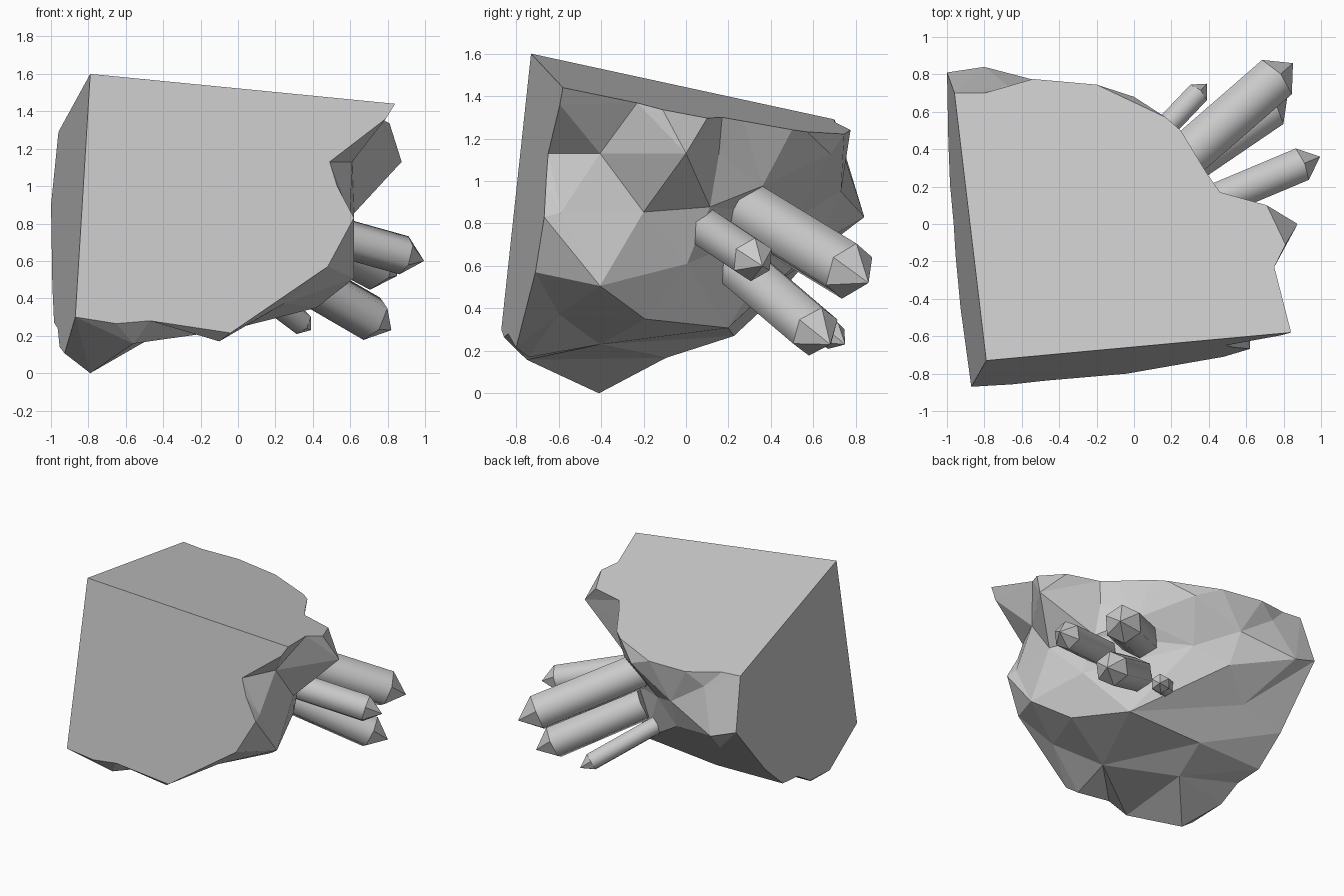
import bpy, bmesh, math
from mathutils import Vector
from mathutils.geometry import delaunay_2d_cdt

if "Cube" in bpy.data.objects:
    bpy.data.objects.remove(bpy.data.objects["Cube"])

grey = bpy.data.materials.new("stone grey")
grey.diffuse_color = (0.6, 0.6, 0.6, 1)
grey.use_nodes = True
grey.node_tree.nodes["Principled BSDF"].inputs["Base Color"].default_value = grey.diffuse_color


def finish(bm, name):
    bmesh.ops.recalc_face_normals(bm, faces=bm.faces)
    mesh = bpy.data.meshes.new(name)
    bm.to_mesh(mesh)
    bm.free()
    mesh.materials.append(grey)
    obj = bpy.data.objects.new(name, mesh)
    bpy.context.collection.objects.link(obj)
    return obj


# Three flat cut planes meeting at one corner
def on_top(x, y):
    return Vector((x, y, 1.6 - 0.0773 * (x + 0.79) - 0.226 * (y + 0.73)))


def on_front(x, z):
    return Vector((x, -0.73 + 0.102 * (x + 0.79) + 0.106 * (z - 1.6), z))


def on_left(y, z):
    return Vector((-0.79 - 0.1031 * (y + 0.73) + 0.0726 * (z - 1.6), y, z))


corner = Vector((-0.79, -0.73, 1.6))
top_rim = [on_top(*p) for p in [
    (0.84, -0.58), (0.75, -0.23), (0.81, -0.11), (0.71, 0.10), (0.46, 0.17),
    (0.39, 0.27), (0.25, 0.50), (0.17, 0.57), (0.0, 0.65), (-0.2, 0.745),
    (-0.54, 0.775), (-0.8, 0.70), (-0.96, 0.70)]]
left_rim = [on_left(*p) for p in [
    (0.81, 0.9), (0.44, 0.47), (0.21, 0.27), (0.0, 0.24), (-0.17, 0.14),
    (-0.45, 0.106), (-0.87, 0.30)]]
front_rim = [on_front(*p) for p in [
    (-0.65, 0.265), (-0.47, 0.28), (-0.04, 0.215), (0.48, 0.57),
    (0.62, 0.83), (0.53, 1.0), (0.49, 1.13), (0.79, 1.36)]]
rim = top_rim + left_rim + front_rim

# Broken, faceted side of the rock: points lettered a to y, then its ridges
facets = [Vector(p) for p in [
    (0.875, 0.0, 1.13), (0.61, -0.405, 1.13), (0.60, -0.59, 0.85),
    (0.62, -0.20, 0.854), (0.62, -0.405, 0.506), (0.48, 0.005, 0.61),
    (0.42, -0.193, 0.35), (0.205, 0.198, 0.308), (0.25, -0.60, 0.374),
    (-0.56, -0.75, 0.158), (-0.05, -0.405, 0.23), (-0.79, -0.41, 0.0),
    (-0.50, -0.094, 0.167), (-0.42, 0.226, 0.27), (0.46, 0.113, 0.878),
    (0.44, 0.155, 1.127), (-0.10, -0.74, 0.17), (0.28, 0.36, 0.976),
    (0.0, 0.68, 1.127), (-0.12, 0.52, 0.83), (-0.38, 0.73, 0.95),
    (-0.36, 0.63, 0.71), (-0.62, 0.47, 0.55), (-0.80, 0.84, 0.83),
    (-0.67, 0.735, 1.146)]]
ridges = ("ab ad ao bd bc cd ce de df do of fg eg gh fh ie ig qi qk jk jm lm lj "
          "km ki kg mn nh op rp rs rt st us ut tv uv vw wn xu yu").split()

bm = bmesh.new()
points = rim + facets
flat = [Vector(((p.x - p.y) / 1.414, 0.8 * (p.x + p.y) + p.z)) for p in points]
n = len(rim)
edges = [(i, (i + 1) % n) for i in range(n)]
edges += [(n + ord(r[0]) - 97, n + ord(r[1]) - 97) for r in ridges]
tris = delaunay_2d_cdt(flat, edges, [], 1, 1e-6)
verts = [bm.verts.new(points[src[0]]) for src in tris[3]]
lookup = {src[0]: v for v, src in zip(verts, tris[3])}
for face in tris[2]:
    bm.faces.new([verts[i] for i in face])
apex = bm.verts.new(corner)
t, l = len(top_rim), len(top_rim) + len(left_rim)
for loop in (range(t), range(t - 1, l), list(range(l - 1, n)) + [0]):
    bm.faces.new([apex] + [lookup[i] for i in loop])
finish(bm, "rock")


# Six-sided crystals with smooth shafts and faceted points
def crystal(name, tip, direction, length, radius, point):
    tip, axis = Vector(tip), Vector(direction).normalized()
    side = axis.cross(Vector((0, 0, 1))).normalized()
    up = side.cross(axis)
    bm = bmesh.new()

    def ring(back):
        return [bm.verts.new(tip - axis * back + radius * (
            side * math.cos((k + 0.5) * math.pi / 3)
            + up * math.sin((k + 0.5) * math.pi / 3))) for k in range(6)]

    base, shoulder = ring(length), ring(point)
    end = bm.verts.new(tip)
    bm.faces.new(base)
    for k in range(6):
        j = (k + 1) % 6
        bm.faces.new((base[k], base[j], shoulder[j], shoulder[k])).smooth = True
        bm.faces.new((shoulder[k], shoulder[j], end))
        bm.edges.get((shoulder[k], shoulder[j])).smooth = False
        bm.edges.get((base[k], base[j])).smooth = False
    finish(bm, name)


crystal("large_crystal", (0.85, 0.86, 0.52), (1, 0.87, -0.53), 1.0, 0.14, 0.15)
crystal("upper_crystal", (0.995, 0.36, 0.60), (1, 0.42, -0.28), 0.75, 0.105, 0.12)
crystal("lower_crystal", (0.82, 0.68, 0.23), (1, 0.68, -0.58), 0.85, 0.125, 0.14)
crystal("small_crystal", (0.39, 0.75, 0.23), (1, 1.05, -0.75), 0.75, 0.07, 0.09)
